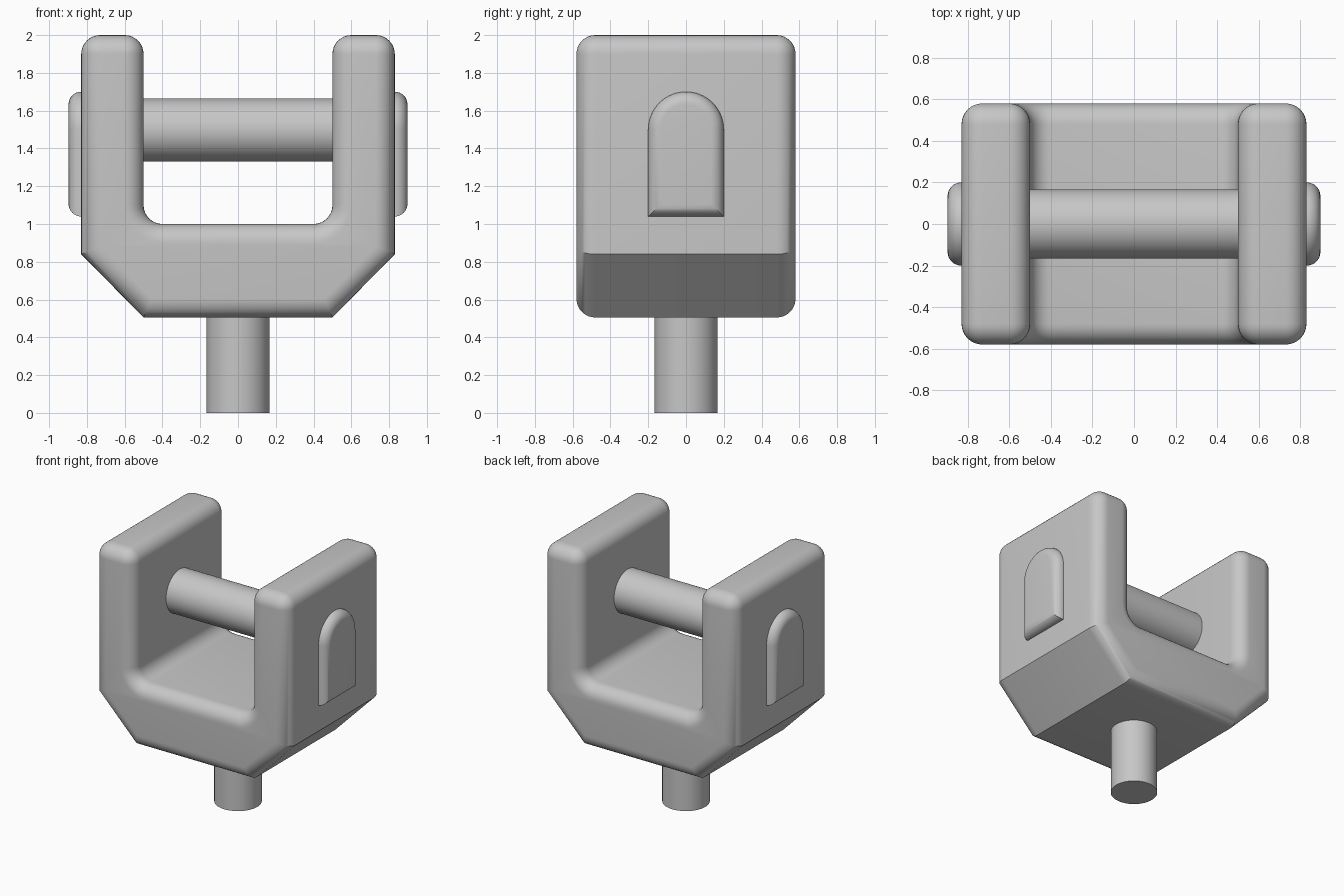
import bpy
import bmesh
from math import sin, cos, pi, radians, tan

if "Cube" in bpy.data.objects:
    bpy.data.objects.remove(bpy.data.objects["Cube"])

STEPS = 8
ROUND = 0.1
PIN_Z = 1.5

grey = bpy.data.materials.new("light grey metal")
grey.use_nodes = True
colour = (0.57, 0.57, 0.57, 1)
grey.diffuse_color = colour
grey.node_tree.nodes["Principled BSDF"].inputs["Base Color"].default_value = colour


def finish(obj, name):
    obj.name = obj.data.name = name
    obj.data.materials.append(grey)
    bpy.ops.object.select_all(action="DESELECT")
    obj.select_set(True)
    bpy.context.view_layer.objects.active = obj
    bpy.ops.object.shade_smooth_by_angle(angle=radians(30))


def arc(cx, cz, radius, start, end, steps=STEPS):
    angles = [radians(start + (end - start) * i / steps) for i in range(steps + 1)]
    return [(cx + radius * cos(a), cz + radius * sin(a)) for a in angles]


def rim(radius, end):
    """Inset and depth pairs that round an extrusion off towards its end."""
    angles = [pi / 2 * i / STEPS for i in range(STEPS + 1)]
    return [(radius * (1 - cos(a)), end - radius * (1 - sin(a))) for a in angles]


def loft(name, outline, levels, place):
    """Skin a stack of inset outlines and cap both ends."""
    bm = bmesh.new()
    rings = [[bm.verts.new(place(u, v, depth)) for u, v in outline(inset)]
             for inset, depth in levels]
    for low, high in zip(rings, rings[1:]):
        for i in range(len(low)):
            bm.faces.new((low[i - 1], low[i], high[i], high[i - 1]))
    bm.faces.new(rings[0])
    bm.faces.new(rings[-1])
    bmesh.ops.remove_doubles(bm, verts=bm.verts, dist=0.0001)
    bmesh.ops.recalc_face_normals(bm, faces=bm.faces)
    mesh = bpy.data.meshes.new(name)
    bm.to_mesh(mesh)
    bm.free()
    obj = bpy.data.objects.new(name, mesh)
    bpy.context.collection.objects.link(obj)
    finish(obj, name)


def fork_outline(d):
    mitre = d * tan(pi / 8)
    half = [(0.5 - mitre, 0.505 + d), (0.83 - d, 0.84 + mitre)]
    half += arc(0.73, 1.9, ROUND - d, 0, 90)
    half += arc(0.6, 1.9, ROUND - d, 90, 180)
    half += arc(0.4, 1.1, ROUND + d, 0, -90)
    return half + [(-x, z) for x, z in reversed(half)]


def plate_outline(d):
    return ([(-0.2 + d, 1.04 + d), (0.2 - d, 1.04 + d)]
            + arc(0, PIN_Z, 0.2 - d, 0, 180, 32))


# U-shaped fork with rounded front and back rims
front_rim = rim(ROUND, 0.58)
back_rim = [(inset, -depth) for inset, depth in reversed(front_rim)]
loft("fork", fork_outline, back_rim + front_rim, lambda u, v, w: (u, w, v))

# Arched plates on the outside of both arms
for side, sign in (("left", 1), ("right", -1)):
    loft(side + "_pin_plate", plate_outline, [(0, 0.75)] + rim(0.066, 0.897),
         lambda u, v, w: (sign * w, u, v))

# Cross pin between the arms
bpy.ops.mesh.primitive_cylinder_add(vertices=64, radius=0.167, depth=1.2,
                                    location=(0, 0, PIN_Z - 0.003),
                                    rotation=(0, pi / 2, 0))
finish(bpy.context.object, "cross_pin")

# Stem under the fork
bpy.ops.mesh.primitive_cylinder_add(vertices=64, radius=0.167, depth=0.6,
                                    location=(0, 0, 0.3))
finish(bpy.context.object, "stem")
